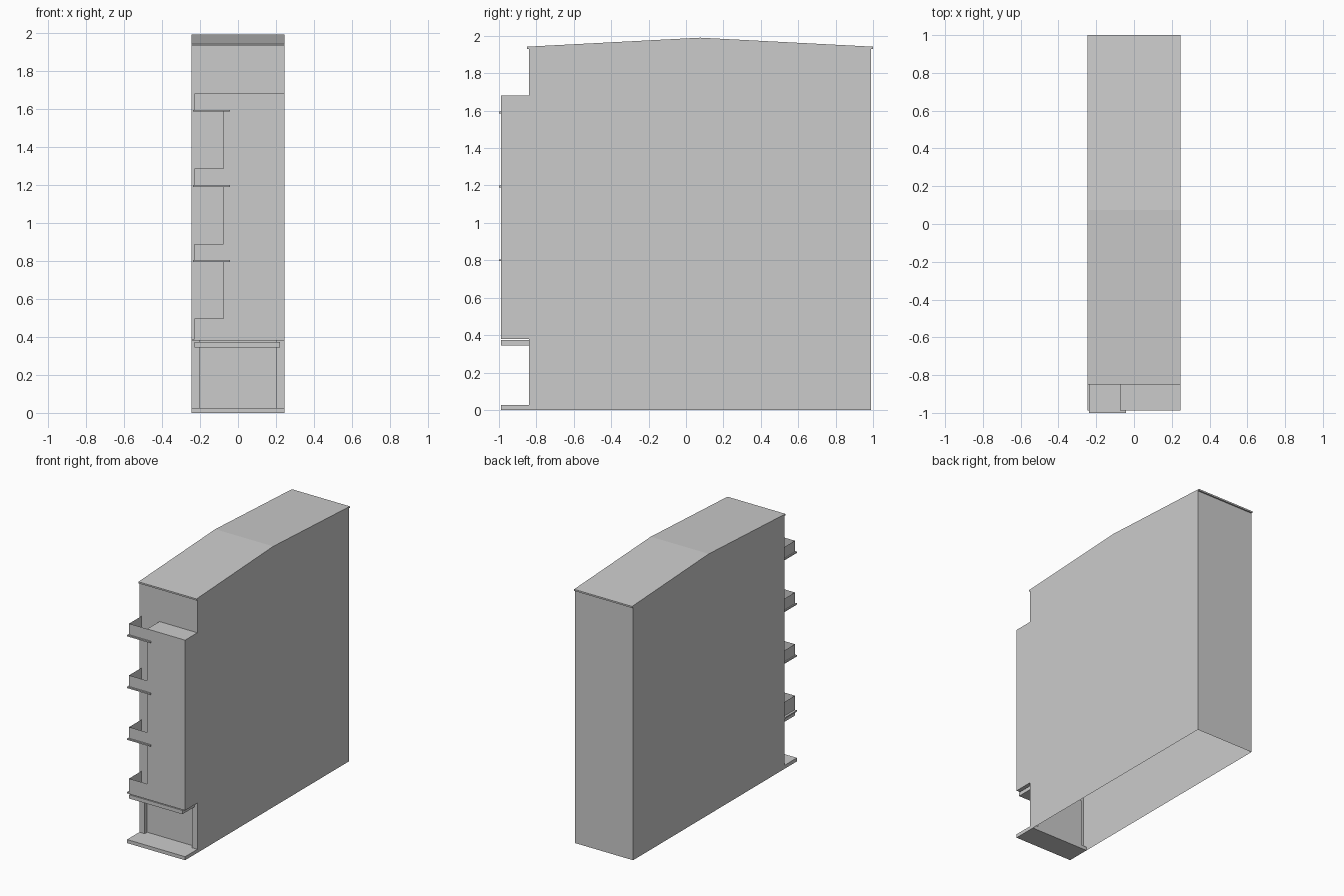
import bpy

if "Cube" in bpy.data.objects:
    bpy.data.objects.remove(bpy.data.objects["Cube"])

W = 0.245            # half width
WALL, BAY, BACK = -0.84, -0.988, 0.988
BAY_X = -0.075       # left edge of the bay


def mesh(name, verts, faces):
    me = bpy.data.meshes.new(name)
    me.from_pydata(verts, [], faces)
    me.update()
    ob = bpy.data.objects.new(name, me)
    bpy.context.collection.objects.link(ob)
    return ob


def box(name, x0, x1, y0, y1, z0, z1):
    v = [(x, y, z) for z in (z0, z1) for x, y in ((x0, y0), (x1, y0), (x1, y1), (x0, y1))]
    return mesh(name, v, [(3, 2, 1, 0), (4, 5, 6, 7), (0, 1, 5, 4),
                          (1, 2, 6, 5), (2, 3, 7, 6), (3, 0, 4, 7)])


def prism(name, profile, skip=(), caps=True):
    """Extrude a (y, z) profile over the full width, leaving out some edges."""
    n = len(profile)
    v = [(x, y, z) for x in (-W, W) for y, z in profile]
    f = [(i, i + n, (i + 1) % n + n, (i + 1) % n) for i in range(n) if i not in skip]
    if caps:
        f += [tuple(range(n)), tuple(range(2 * n - 1, n - 1, -1))]
    return mesh(name, v, f)


def sheets(name, quads):
    v = [p for q in quads for p in q]
    return mesh(name, v, [tuple(range(4 * i, 4 * i + 4)) for i in range(len(quads))])


def front(x0, x1, y, z0, z1):
    return [(x0, y, z0), (x1, y, z0), (x1, y, z1), (x0, y, z1)]


def side(x, y0, y1, z0, z1):
    return [(x, y0, z0), (x, y1, z0), (x, y1, z1), (x, y0, z1)]


# Main block: sides and back, open underneath, front wall built separately
prism("main_walls", [(WALL, 0), (BACK, 0), (BACK, 1.94), (0.075, 1.985), (WALL, 1.94)],
      skip=(0, 2, 3, 4))

# Front wall with recessed ground floor entrance
D, R, T = WALL + 0.03, 0.2, 0.385
sheets("front_wall", [
    front(-W, W, WALL, T, 1.94),
    front(-W, -R, WALL, 0, T),
    front(R, W, WALL, 0, T),
    front(-R, R, D, 0, T),
    side(-R, D, WALL, 0, T),
    side(R, WALL, D, 0, T),
    [(-R, D, T), (R, D, T), (R, WALL, T), (-R, WALL, T)],
])

# Shallow gabled roof slab with small eaves
prism("roof", [(-0.85, 1.93), (WALL, 1.931), (0.075, 1.98), (BACK, 1.931), (1.0, 1.93),
               (1.0, 1.942), (0.075, 1.99), (-0.85, 1.942)])

# Projecting bay
box("bay", BAY_X, W, BAY, WALL, 0.39, 1.68)

# Balconies: thin parapet at front and left, open on top
tops = (0.497, 0.89, 1.285, 1.68)
floors = (0.39, 0.805, 1.2, 1.595)
for i, (z0, z1) in enumerate(zip(floors, tops)):
    sheets(f"balcony_parapet_{i}", [front(-0.228, BAY_X, BAY, z0, z1),
                                    side(-0.228, WALL, BAY, z0, z1)])
    if i:
        box(f"balcony_slab_{i}", -0.237, -0.042, -1.0, WALL, z0 - 0.01, z0)

# First floor slab, entrance canopy and entrance step
box("first_floor_slab", -W, W, BAY, WALL, 0.38, 0.39)
box("entrance_canopy", -0.228, 0.222, BAY, WALL, 0.345, 0.374)
box("entrance_step", -W, W, BAY, D, 0, 0.027)
